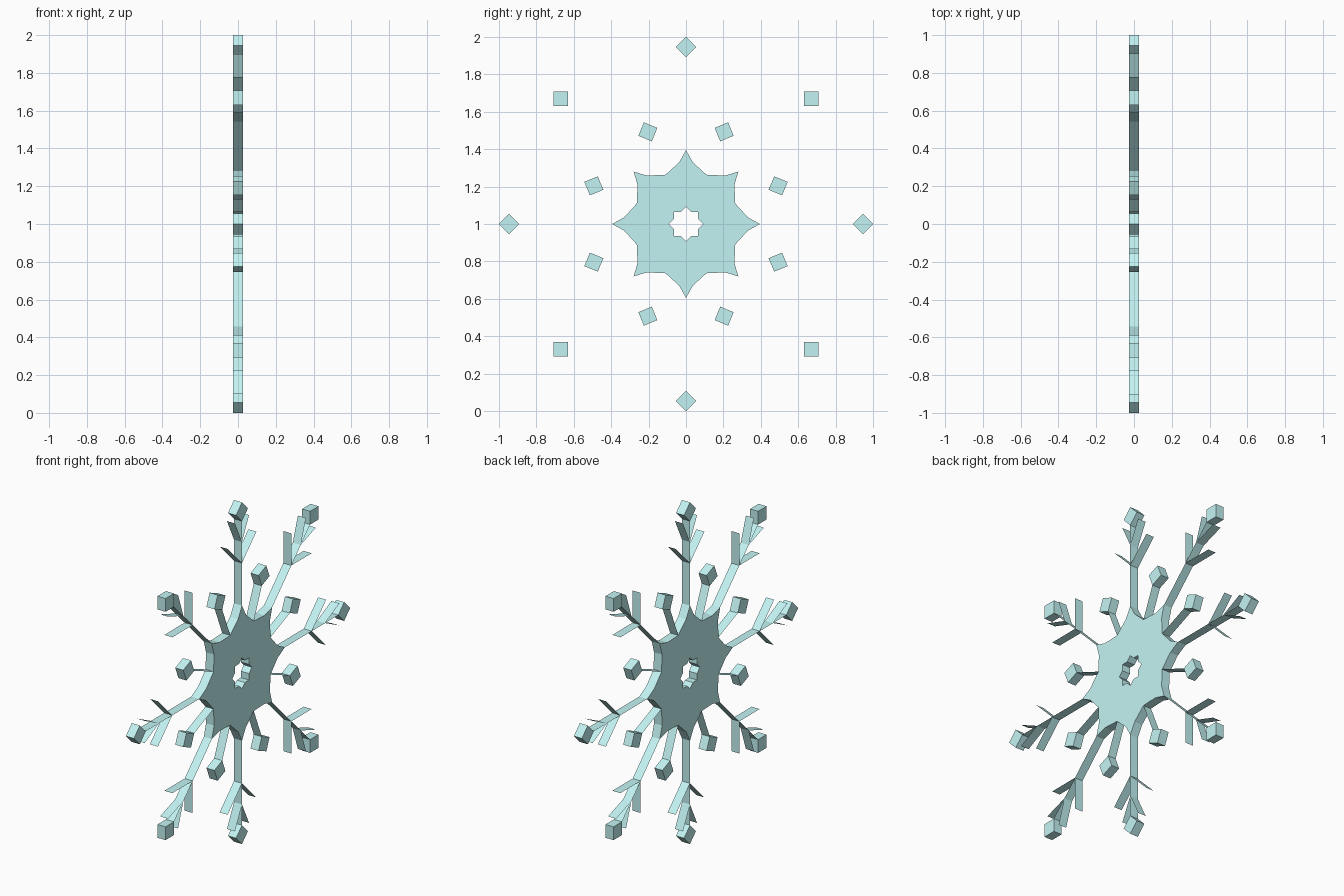
import bpy, bmesh
from math import radians, sin, cos, pi, cos as c_
from mathutils import Vector

if "Cube" in bpy.data.objects:
    bpy.data.objects.remove(bpy.data.objects["Cube"])

T = 0.026        # half thickness along x
CZ = 1.0         # centre height

ice = bpy.data.materials.new("ice")
ice.diffuse_color = (0.55, 0.9, 0.9, 1)
ice.use_nodes = True
ice.node_tree.nodes["Principled BSDF"].inputs["Base Color"].default_value = ice.diffuse_color


def polar(r, deg, x=0.0):
    a = radians(deg)
    return Vector((x, r * cos(a), CZ + r * sin(a)))


def finish(name, bm):
    mesh = bpy.data.meshes.new(name)
    bm.to_mesh(mesh)
    bm.free()
    mesh.materials.append(ice)
    ob = bpy.data.objects.new(name, mesh)
    bpy.context.collection.objects.link(ob)
    return ob


def ribbon(bm, a, b):
    """Thin sheet spanning the thickness between two points."""
    off = Vector((T, 0, 0))
    bm.faces.new([bm.verts.new(p) for p in (a - off, b - off, b + off, a + off)])


def gem(bm, r, deg, size=0.055):
    """Square block with one corner pointing outwards."""
    c = polar(r, deg)
    rings = []
    for x in (-T, T):
        ring = []
        for k in range(4):
            a = radians(deg + 90 * k)
            ring.append(bm.verts.new(c + Vector((x, size * cos(a), size * sin(a)))))
        rings.append(ring)
    back, front = rings
    bm.faces.new(back[::-1])
    bm.faces.new(front)
    for k in range(4):
        j = (k + 1) % 4
        bm.faces.new((back[k], back[j], front[j], front[k]))


# Central star plate with a star-shaped hole
outer, inner = [], []
R, r = 0.091, 0.070
for k in range(8):
    d = 45 * k
    outer += [polar(0.395, d), polar(0.332, d + 6.2), polar(0.285, d + 22.5), polar(0.332, d + 38.8)]
    tip, notch, nxt = polar(R, d), polar(r, d + 22.5), polar(R, d + 45)
    inner += [tip, (tip + notch) / 2, notch, (notch + nxt) / 2]
bm = bmesh.new()
ob_, of, ib, if_ = [[bm.verts.new(p + Vector((x, 0, 0))) for p in ring]
                    for ring, x in ((outer, -T), (outer, T), (inner, -T), (inner, T))]
n = len(outer)
for i in range(n):
    j = (i + 1) % n
    bm.faces.new((of[i], of[j], if_[j], if_[i]))
    bm.faces.new((ob_[j], ob_[i], ib[i], ib[j]))
    bm.faces.new((ob_[i], ob_[j], of[j], of[i]))
    bm.faces.new((ib[j], ib[i], if_[i], if_[j]))
bmesh.ops.recalc_face_normals(bm, faces=bm.faces)
finish("centre_plate", bm)

# Eight long arms with two pairs of side branches, eight short arms between
long_arms, branches, short_arms = bmesh.new(), bmesh.new(), bmesh.new()
long_gems, short_gems = bmesh.new(), bmesh.new()
for k in range(8):
    d = 45 * k
    ribbon(long_arms, polar(0.39, d), polar(0.895, d))
    for base, length, spread in ((0.645, 0.188, 45), (0.768, 0.148, 26)):
        for s in (-1, 1):
            a = radians(d + s * spread)
            start = polar(base, d)
            ribbon(branches, start, start + length * Vector((0, cos(a), sin(a))))
    gem(long_gems, 0.945, d)
    ribbon(short_arms, polar(0.284, d + 22.5), polar(0.48, d + 22.5))
    gem(short_gems, 0.533, d + 22.5)
finish("long_arms", long_arms)
finish("side_branches", branches)
finish("short_arms", short_arms)
finish("long_arm_tips", long_gems)
finish("short_arm_tips", short_gems)
